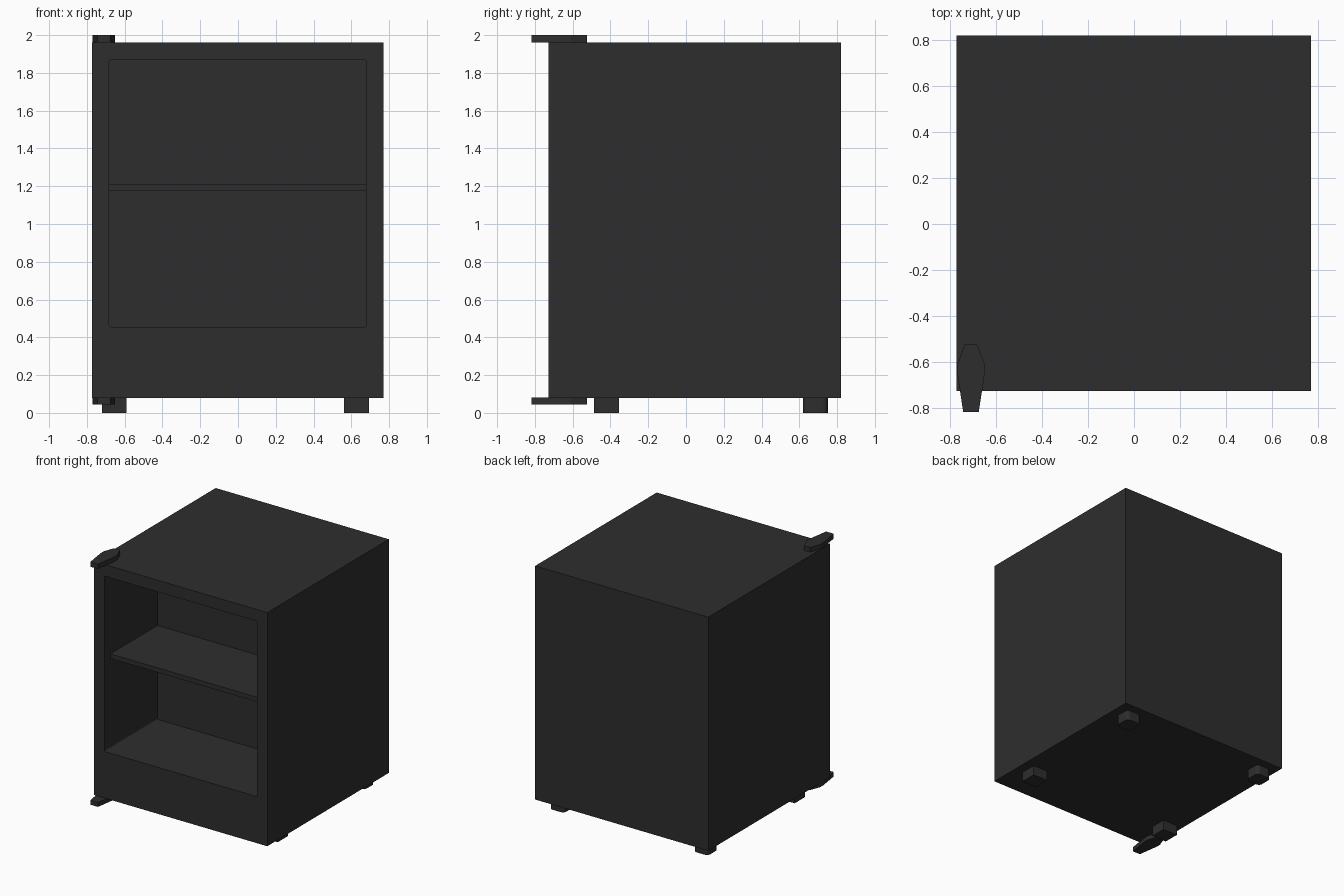
import bpy, bmesh, math

if "Cube" in bpy.data.objects:
    bpy.data.objects.remove(bpy.data.objects["Cube"])

mat = bpy.data.materials.new("charcoal")
mat.diffuse_color = (0.027, 0.027, 0.027, 1)
mat.use_nodes = True
mat.node_tree.nodes["Principled BSDF"].inputs["Base Color"].default_value = mat.diffuse_color


def prism(name, outline, base, vec):
    """Extrude a closed outline; base maps 2D points to 3D."""
    bm = bmesh.new()
    face = bm.faces.new([bm.verts.new(base(p)) for p in outline])
    ext = bmesh.ops.extrude_face_region(bm, geom=[face])["geom"]
    bmesh.ops.translate(bm, vec=vec, verts=[v for v in ext if isinstance(v, bmesh.types.BMVert)])
    bmesh.ops.recalc_face_normals(bm, faces=bm.faces)
    me = bpy.data.meshes.new(name)
    bm.to_mesh(me)
    bm.free()
    ob = bpy.data.objects.new(name, me)
    bpy.context.collection.objects.link(ob)
    me.materials.append(mat)
    return ob


def rounded(x0, x1, y0, y1, r, n=4):
    """Rectangle outline with rounded corners."""
    if r == 0:
        return [(x0, y0), (x1, y0), (x1, y1), (x0, y1)]
    pts = []
    corners = [(x1 - r, y1 - r), (x0 + r, y1 - r), (x0 + r, y0 + r), (x1 - r, y0 + r)]
    for k, (cx, cy) in enumerate(corners):
        for i in range(n + 1):
            a = math.pi / 2 * (k + i / n)
            pts.append((cx + r * math.cos(a), cy + r * math.sin(a)))
    return pts


def flat(z):
    return lambda p: (p[0], p[1], z)


def upright(y):
    return lambda p: (p[0], y, p[1])


# Cabinet with a recessed front compartment
body = prism("cabinet_body", rounded(-0.773, 0.77, -0.727, 0.82, 0), flat(0.08), (0, 0, 1.882))
cutter = prism("compartment_cutter", rounded(-0.682, 0.679, 0.455, 1.868, 0.01, 3),
               upright(-0.9), (0, 0.85, 0))
mod = body.modifiers.new("compartment", 'BOOLEAN')
mod.operation = 'DIFFERENCE'
mod.solver = 'EXACT'
mod.object = cutter
bpy.context.view_layer.objects.active = body
bpy.ops.object.modifier_apply(modifier=mod.name)
bpy.data.objects.remove(cutter)

# Shelf
prism("shelf", rounded(-0.682, 0.679, 1.175, 1.212, 0), upright(-0.65), (0, 0.602, 0))

# Feet: square at the front, rounded at the back
for side, x in (("left", -0.655), ("right", 0.628)):
    for end, y, r in (("front", -0.42, 0), ("back", 0.685, 0.03)):
        prism(f"{end}_{side}_foot", rounded(x - 0.066, x + 0.066, y - 0.066, y + 0.066, r),
              flat(0), (0, 0, 0.082))

# Door hinge plates, above and below the left front corner
hinge = [(-0.744, -0.818), (-0.676, -0.818), (-0.65, -0.65), (-0.65, -0.61),
         (-0.683, -0.525), (-0.737, -0.525), (-0.769, -0.61), (-0.769, -0.65)]
prism("top_hinge", hinge, flat(1.962), (0, 0, 0.038))
prism("bottom_hinge", hinge, flat(0.045), (0, 0, 0.036))
